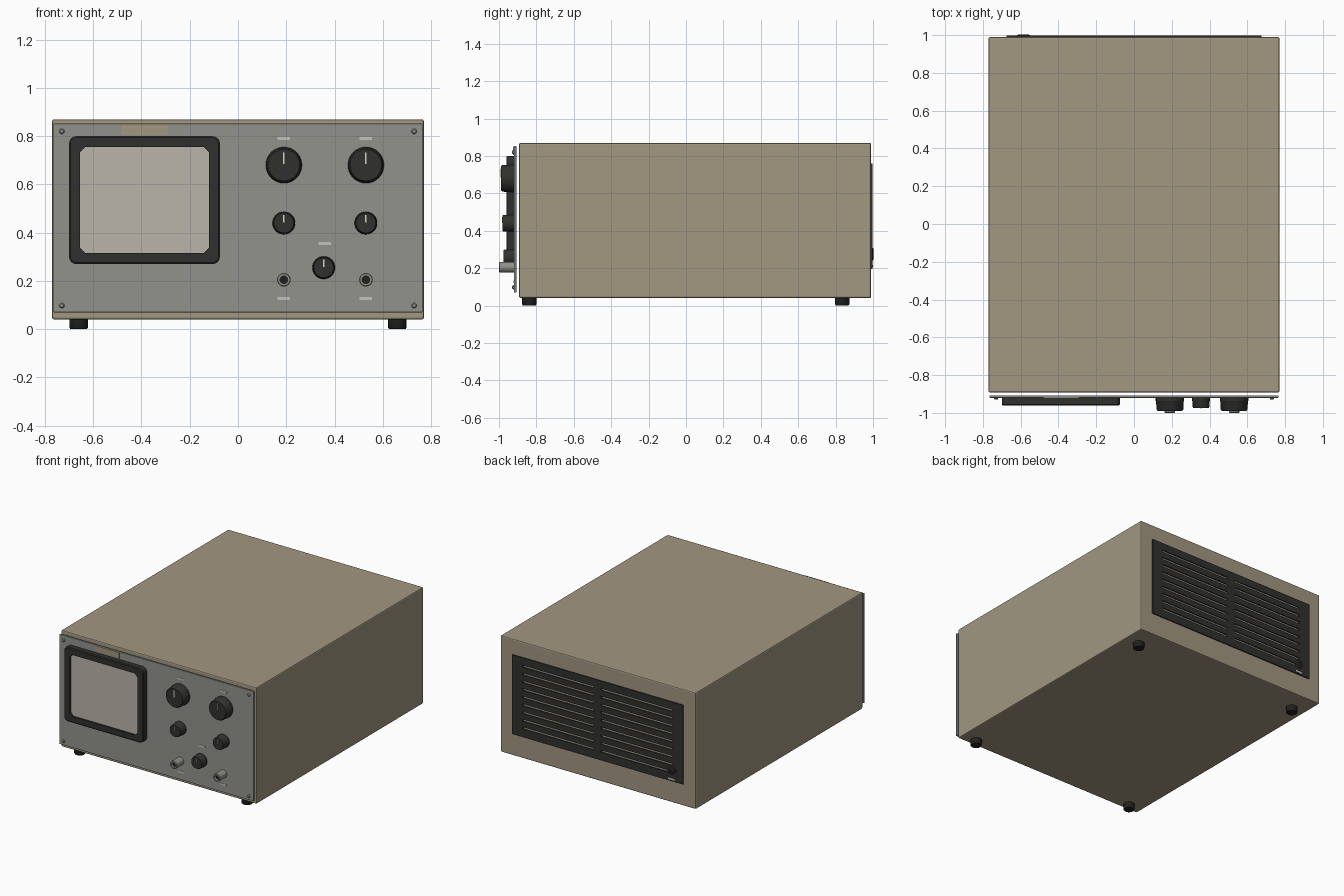
import bpy, bmesh, math

if "Cube" in bpy.data.objects:
    bpy.data.objects.remove(bpy.data.objects["Cube"])


def material(name, rgb):
    m = bpy.data.materials.new(name)
    m.diffuse_color = (*rgb, 1)
    m.use_nodes = True
    m.node_tree.nodes["Principled BSDF"].inputs["Base Color"].default_value = m.diffuse_color
    return m


TAN = material("tan_paint", (0.36, 0.31, 0.22))
METAL = material("grey_panel", (0.29, 0.29, 0.265))
DARK = material("dark_plastic", (0.03, 0.03, 0.028))
BLACK = material("black_rubber", (0.015, 0.015, 0.013))
SCREEN = material("pale_screen", (0.5, 0.46, 0.4))
PALE = material("pale_marks", (0.55, 0.54, 0.5))
MARK = material("pointer_marks", (0.7, 0.68, 0.5))


def finish(name, bm, mat, smooth=False):
    bmesh.ops.recalc_face_normals(bm, faces=bm.faces[:])
    me = bpy.data.meshes.new(name)
    bm.to_mesh(me)
    bm.free()
    me.materials.append(mat)
    ob = bpy.data.objects.new(name, me)
    bpy.context.collection.objects.link(ob)
    if smooth:
        bpy.ops.object.select_all(action='DESELECT')
        ob.select_set(True)
        bpy.context.view_layer.objects.active = ob
        bpy.ops.object.shade_smooth_by_angle(angle=math.radians(35))
    return ob


def box(name, x, y, z, mat, bevel=0):
    bm = bmesh.new()
    bmesh.ops.create_cube(bm, size=1)
    for v in bm.verts:
        v.co = [(a + b) / 2 + c * (b - a) for c, (a, b) in zip(v.co, (x, y, z))]
    if bevel:
        bmesh.ops.bevel(bm, geom=bm.edges[:], offset=bevel, segments=2,
                        profile=0.5, affect='EDGES')
    return finish(name, bm, mat)


def lathe(name, profile, at, mat, axis='Y', n=32):
    """Spin (radius, distance) points about the y or z axis; zero radii close the ends."""
    bm = bmesh.new()
    rings = []
    for r, d in profile:
        ring = []
        for i in range(1 if r == 0 else n):
            a = 2 * math.pi * i / n
            u, w = r * math.cos(a), r * math.sin(a)
            ring.append(bm.verts.new((u, d, w) if axis == 'Y' else (u, w, d)))
        rings.append(ring)
    for a, b in zip(rings, rings[1:]):
        for i in range(n):
            vs = [a[i % len(a)], a[(i + 1) % n % len(a)],
                  b[(i + 1) % n % len(b)], b[i % len(b)]]
            bm.faces.new(list(dict.fromkeys(vs)))
    ob = finish(name, bm, mat, True)
    ob.location = at
    return ob


def rounded_rect(x0, x1, z0, z1, r, steps=4, chamfer=False):
    pts = []
    corners = [(x1 - r, z1 - r), (x0 + r, z1 - r), (x0 + r, z0 + r), (x1 - r, z0 + r)]
    for k, (cx, cz) in enumerate(corners):
        for i in range(steps + 1):
            t = i / steps
            a = k * math.pi / 2
            if chamfer:
                u, w = 1 - t, t
            else:
                u, w = math.cos(t * math.pi / 2), math.sin(t * math.pi / 2)
            pts.append((cx + r * (u * math.cos(a) - w * math.sin(a)),
                        cz + r * (u * math.sin(a) + w * math.cos(a))))
    return pts


# Case and front panel
box("case", (-0.77, 0.77), (-0.892, 0.99), (0.04, 0.87), TAN, 0.008)
box("front_panel", (-0.765, 0.765), (-0.92, -0.907), (0.07, 0.852), METAL, 0.003)

# Screen bezel: closed loop of four rounded outlines
outer = rounded_rect(-0.70, -0.075, 0.27, 0.80, 0.03)
lip = rounded_rect(-0.694, -0.081, 0.276, 0.794, 0.026)
inner = rounded_rect(-0.655, -0.12, 0.315, 0.755, 0.022, chamfer=True)
bm = bmesh.new()
loops = [[bm.verts.new((x, y, z)) for x, z in pts] for pts, y in
         ((outer, -0.919), (outer, -0.956), (lip, -0.961), (inner, -0.961), (inner, -0.919))]
for k in range(5):
    a, b = loops[k], loops[(k + 1) % 5]
    for i in range(len(a)):
        j = (i + 1) % len(a)
        bm.faces.new((a[i], a[j], b[j], b[i]))
finish("screen_bezel", bm, DARK)
box("screen_glass", (-0.66, -0.115), (-0.948, -0.92), (0.31, 0.76), SCREEN)
box("name_plate", (-0.48, -0.29), (-0.924, -0.919), (0.804, 0.85), TAN)

# Control knobs with pointer marks
for name, x, z, r, depth in (("range_knob", 0.19, 0.68, 0.075, 0.07),
                             ("sweep_knob", 0.53, 0.68, 0.075, 0.07),
                             ("left_small_knob", 0.19, 0.44, 0.047, 0.063),
                             ("right_small_knob", 0.53, 0.44, 0.047, 0.063),
                             ("lower_knob", 0.355, 0.255, 0.047, 0.056)):
    lathe(name, [(0, 0), (r, 0), (r, -0.018), (r * 0.97, -0.021),
                 (r * 0.95, 0.008 - depth), (r * 0.87, -depth), (0, -depth)],
          (x, -0.919, z), DARK)
    y = -0.919 - depth
    box(name + "_pointer", (x - 0.003, x + 0.003), (y - 0.002, y + 0.002),
        (z + r * 0.05, z + r * 0.7), MARK)

# Input sockets: hollow metal sleeves with a dark core
for side, x in (("left", 0.19), ("right", 0.53)):
    lathe(side + "_socket", [(0.016, 0), (0.028, 0), (0.028, -0.077), (0.025, -0.081),
                             (0.016, -0.081), (0.016, 0)], (x, -0.919, 0.205), METAL, n=24)
    lathe(side + "_socket_core", [(0, 0), (0.016, 0), (0.016, -0.065), (0, -0.065)],
          (x, -0.919, 0.205), BLACK, n=24)

# Blank label strips
for i, (x, z) in enumerate(((0.19, 0.79), (0.53, 0.79), (0.36, 0.355),
                            (0.19, 0.127), (0.53, 0.127))):
    box(f"label_strip_{i}", (x - 0.026, x + 0.026), (-0.922, -0.919),
        (z - 0.006, z + 0.006), PALE)

# Panel screws and feet
for x in (-1, 1):
    for z in (0.098, 0.82):
        lathe("panel_screw", [(0, 0), (0.011, 0), (0.011, -0.006), (0.007, -0.011),
                              (0, -0.011)], (x * 0.73, -0.919, z), METAL, n=16)
    for y in (-0.838, 0.835):
        lathe("foot", [(0, 0), (0.034, 0), (0.038, 0.006), (0.038, 0.042), (0, 0.042)],
              (x * 0.66, y, 0), BLACK, 'Z', 24)

# Rear vent panel: upright frame pieces and bars leaving nine slots per column
BACK = (0.989, 0.998)
for x0, x1 in ((-0.675, -0.59), (-0.03, 0.03), (0.59, 0.675)):
    box("vent_upright", (x0, x1), BACK, (0.195, 0.76), DARK)
edges = [0.195] + [0.26 + 0.055 * i + s for i in range(9) for s in (-0.007, 0.007)] + [0.76]
for z0, z1 in zip(edges[::2], edges[1::2]):
    for x0, x1 in ((-0.59, -0.03), (0.03, 0.59)):
        box("vent_bar", (x0, x1), BACK, (z0, z1), DARK)

# Rear cable entry and its label
lathe("cable_entry", [(0, 0), (0.034, 0), (0.034, 0.005), (0.028, 0.008), (0, 0.008)],
      (-0.585, 0.994, 0.275), BLACK, n=24)
box("rear_label", (-0.61, -0.56), (0.997, 1.0), (0.205, 0.217), PALE)
